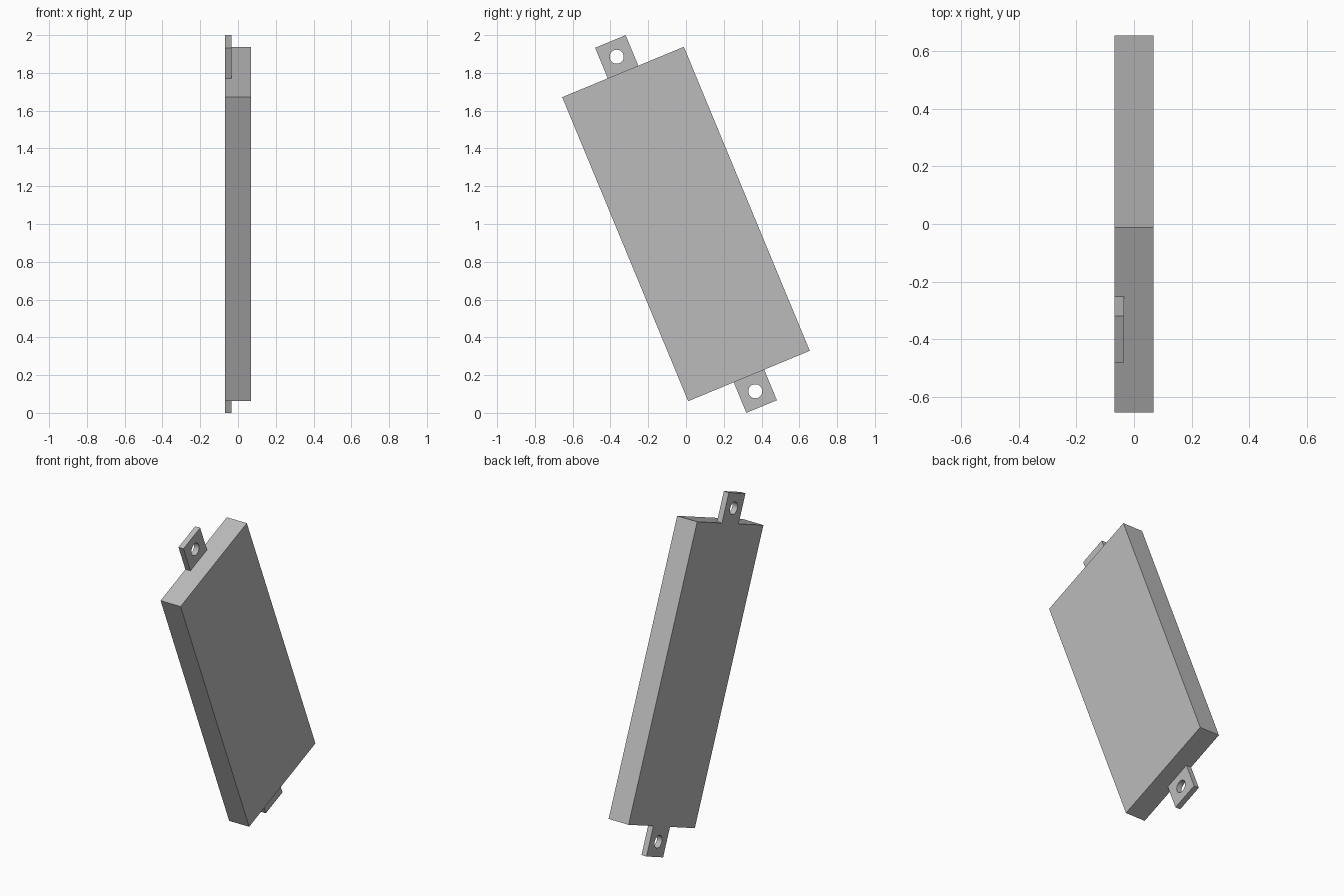
import bpy
import bmesh
from math import cos, sin, radians, tau
from mathutils import Matrix

cube = bpy.data.objects.get("Cube")
if cube:
    bpy.data.objects.remove(cube, do_unlink=True)

THICK, WIDTH, LENGTH = 0.136, 0.697, 1.742
TAB, TAB_THICK, HOLE = 0.175, 0.034, 0.037
SIDES = 48

# The whole part leans about the x axis
LEAN = Matrix.Translation((0, 0, 1)) @ Matrix.Rotation(radians(22.5), 4, "X")

grey = bpy.data.materials.new("light_grey")
grey.use_nodes = True
colour = (0.5, 0.5, 0.5, 1)
grey.diffuse_color = colour
grey.node_tree.nodes["Principled BSDF"].inputs["Base Color"].default_value = colour


def add_object(name, bm):
    bmesh.ops.recalc_face_normals(bm, faces=bm.faces)
    bm.transform(LEAN)
    mesh = bpy.data.meshes.new(name)
    bm.to_mesh(mesh)
    bm.free()
    mesh.materials.append(grey)
    obj = bpy.data.objects.new(name, mesh)
    bpy.context.collection.objects.link(obj)
    return obj


# Flat rectangular body
bm = bmesh.new()
bmesh.ops.create_cube(bm, size=1)
bmesh.ops.scale(bm, vec=(THICK, WIDTH, LENGTH), verts=bm.verts)
add_object("body", bm)


def mounting_tab(name, side):
    """Square lug with a round through hole, flush with the -x face."""
    bm = bmesh.new()
    centre = side * (LENGTH + TAB) / 2
    back = -THICK / 2
    rings = []
    for x, square in ((back, True), (back + TAB_THICK, True),
                      (back + TAB_THICK, False), (back, False)):
        ring = []
        for i in range(SIDES):
            c, s = cos(tau * i / SIDES), sin(tau * i / SIDES)
            r = TAB / 2 / max(abs(c), abs(s)) if square else HOLE
            ring.append(bm.verts.new((x, r * c, centre + r * s)))
        rings.append(ring)
    # Outer wall, front, hole wall and back
    for a, b in zip(rings, rings[1:] + rings[:1]):
        for i in range(SIDES):
            j = (i + 1) % SIDES
            bm.faces.new((a[i], a[j], b[j], b[i]))
    obj = add_object(name, bm)
    bpy.ops.object.select_all(action="DESELECT")
    obj.select_set(True)
    bpy.context.view_layer.objects.active = obj
    bpy.ops.object.shade_smooth_by_angle(angle=radians(30))


mounting_tab("upper_mounting_tab", 1)
mounting_tab("lower_mounting_tab", -1)
